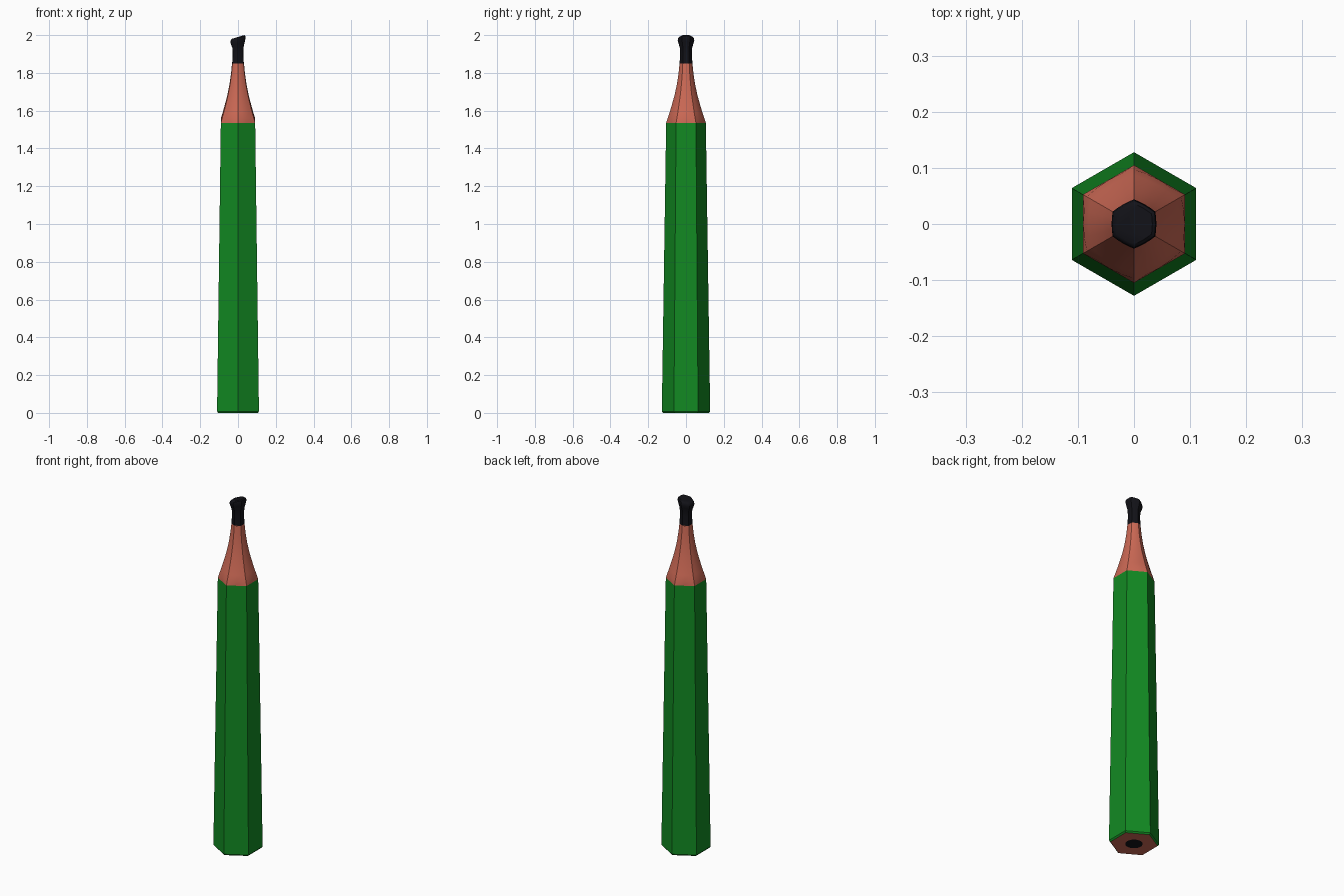
import bpy, bmesh, math

if "Cube" in bpy.data.objects:
    bpy.data.objects.remove(bpy.data.objects["Cube"])


def material(name, rgb):
    m = bpy.data.materials.new(name)
    m.diffuse_color = (*rgb, 1)
    m.use_nodes = True
    m.node_tree.nodes["Principled BSDF"].inputs["Base Color"].default_value = m.diffuse_color
    return m


GREEN = material("green_paint", (0.006, 0.25, 0.016))
WOOD = material("wood", (0.6, 0.14, 0.09))
LEAD = material("graphite", (0.006, 0.006, 0.009))
C30 = math.cos(math.pi / 6)


def hex_factor(a):
    # radius of a unit hexagon with corners on +-y
    return C30 / math.cos((a - math.pi / 2) % (math.pi / 3) - math.pi / 6)


def loft(name, mat, rings, sides=24, cap_top=False, cap_bottom=False, smooth=None):
    """rings: (z, corner radius, hexness, tilt along x, clip hexagon radius)"""
    bm = bmesh.new()
    loops = []
    for z, r, hexness, tilt, clip in rings:
        loop = []
        for i in range(sides):
            a = math.pi / 2 + 2 * math.pi * i / sides
            h = hex_factor(a)
            rad = min(r * (1 - hexness + hexness * h), clip * h)
            x, y = rad * math.cos(a), rad * math.sin(a)
            loop.append(bm.verts.new((x, y, z + tilt * x)))
        loops.append(loop)
    for lo, hi in zip(loops, loops[1:]):
        for i in range(sides):
            j = (i + 1) % sides
            bm.faces.new((lo[i], lo[j], hi[j], hi[i]))
    if cap_top:
        bm.faces.new(loops[-1])
    if cap_bottom:
        bm.faces.new(loops[0][::-1])
    me = bpy.data.meshes.new(name)
    bm.to_mesh(me)
    bm.free()
    me.materials.append(mat)
    ob = bpy.data.objects.new(name, me)
    bpy.context.collection.objects.link(ob)
    if smooth:
        bpy.ops.object.select_all(action='DESELECT')
        ob.select_set(True)
        bpy.context.view_layer.objects.active = ob
        bpy.ops.object.shade_smooth_by_angle(angle=math.radians(smooth))
    return ob


# Tapered hexagonal body with a small bottom rim
loft("painted_body", GREEN,
     [(0, 0.121, 1, 0, 1), (0.008, 0.128, 1, 0, 1), (1.535, 0.105, 1, 0, 1)], sides=6)

# Bare wood at the bottom, around the lead
loft("wood_end", WOOD, [(0, 0.044, 0, 0, 1), (0, 0.121, 1, 0, 1)][::-1])
loft("lead_end", LEAD, [(0, 0.044, 0, 0, 1), (0.02, 0.044, 0, 0, 1)], cap_bottom=True)

# Sharpened wood: concave cone cut out of the hexagon
cone = [(1.535, 0.105), (1.56, 0.097), (1.59, 0.087), (1.63, 0.075),
        (1.68, 0.061), (1.74, 0.048), (1.80, 0.039), (1.85, 0.034)]
loft("sharpened_wood", WOOD,
     [(z, r, 1 if z < 1.54 else 0.5, 0, 0.105) for z, r in cone], smooth=30)

# Lead tip, flared and blunt with a slanted top
tip = [(1.85, 0.034, 0), (1.90, 0.031, 0), (1.935, 0.033, 0.1),
       (1.957, 0.040, 0.25), (1.973, 0.044, 0.3), (1.985, 0.042, 0.3), (1.990, 0.036, 0.3)]
loft("lead_tip", LEAD, [(z, r, 0.7, t, 1) for z, r, t in tip], cap_top=True, smooth=40)
